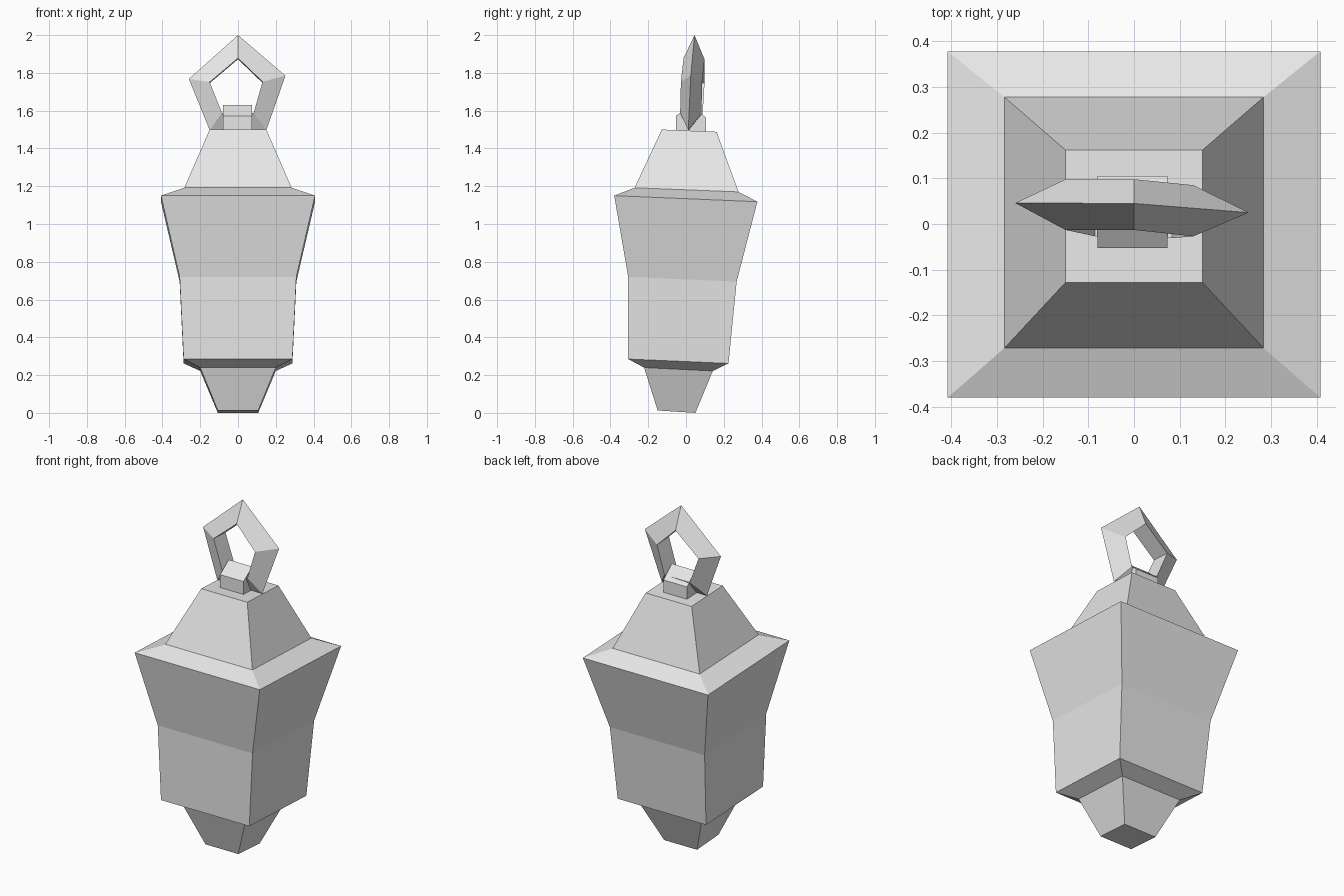
import bpy
import bmesh

cube = bpy.data.objects.get("Cube")
if cube:
    bpy.data.objects.remove(cube, do_unlink=True)

grey = bpy.data.materials.new("plain grey")
grey.use_nodes = True
grey.diffuse_color = (0.8, 0.8, 0.8, 1)
grey.node_tree.nodes["Principled BSDF"].inputs["Base Color"].default_value = (0.8, 0.8, 0.8, 1)


def loft(name, rings, closed=False):
    """Skin a row of equal-sized loops; cap the ends, or join them in a circle."""
    bm = bmesh.new()
    loops = [[bm.verts.new(p) for p in ring] for ring in rings]
    n = len(loops[0])
    pairs = list(zip(loops, loops[1:]))
    if closed:
        pairs.append((loops[-1], loops[0]))
    else:
        bm.faces.new(loops[0])
        bm.faces.new(loops[-1])
    for a, b in pairs:
        for i in range(n):
            j = (i + 1) % n
            bm.faces.new((a[i], a[j], b[j], b[i]))
    bmesh.ops.recalc_face_normals(bm, faces=bm.faces)
    mesh = bpy.data.meshes.new(name)
    bm.to_mesh(mesh)
    bm.free()
    mesh.materials.append(grey)
    obj = bpy.data.objects.new(name, mesh)
    bpy.context.collection.objects.link(obj)
    return obj


# Square body, leaning slightly: half width, front y, front z, back y, back z
profile = [
    (0.107, -0.150, 0.013, 0.050, 0.000),
    (0.200, -0.222, 0.240, 0.142, 0.222),
    (0.288, -0.306, 0.285, 0.225, 0.262),
    (0.309, -0.306, 0.720, 0.268, 0.695),
    (0.408, -0.380, 1.150, 0.378, 1.118),
    (0.284, -0.272, 1.192, 0.278, 1.170),
    (0.150, -0.128, 1.500, 0.162, 1.488),
]
loft("lantern_body", [
    [(-w, yf, zf), (w, yf, zf), (w, yb, zb), (-w, yb, zb)]
    for w, yf, zf, yb, zb in profile
])

# Gabled block on the flat top
gable = [(-0.053, 1.47), (-0.053, 1.573), (0.028, 1.63), (0.105, 1.563), (0.105, 1.47)]
loft("hanger_block", [[(x, y, z) for y, z in gable] for x in (-0.08, 0.073)])

# Five-sided hanging ring with a triangular section pointing outwards:
# outer x, y, z, then inner x, z, front y, back y
corners = [
    (0.000, 0.045, 2.000, 0.000, 1.875, -0.013, 0.098),
    (-0.260, 0.046, 1.768, -0.150, 1.748, -0.013, 0.098),
    (-0.150, 0.020, 1.497, -0.085, 1.585, -0.027, 0.088),
    (0.150, 0.012, 1.497, 0.083, 1.585, -0.031, 0.082),
    (0.251, 0.025, 1.785, 0.130, 1.750, -0.027, 0.085),
]
loft("hanging_ring", [
    [(ox, oy, oz), (ix, yf, iz + 0.003), (ix, yb, iz - 0.003)]
    for ox, oy, oz, ix, iz, yf, yb in corners
], closed=True)
